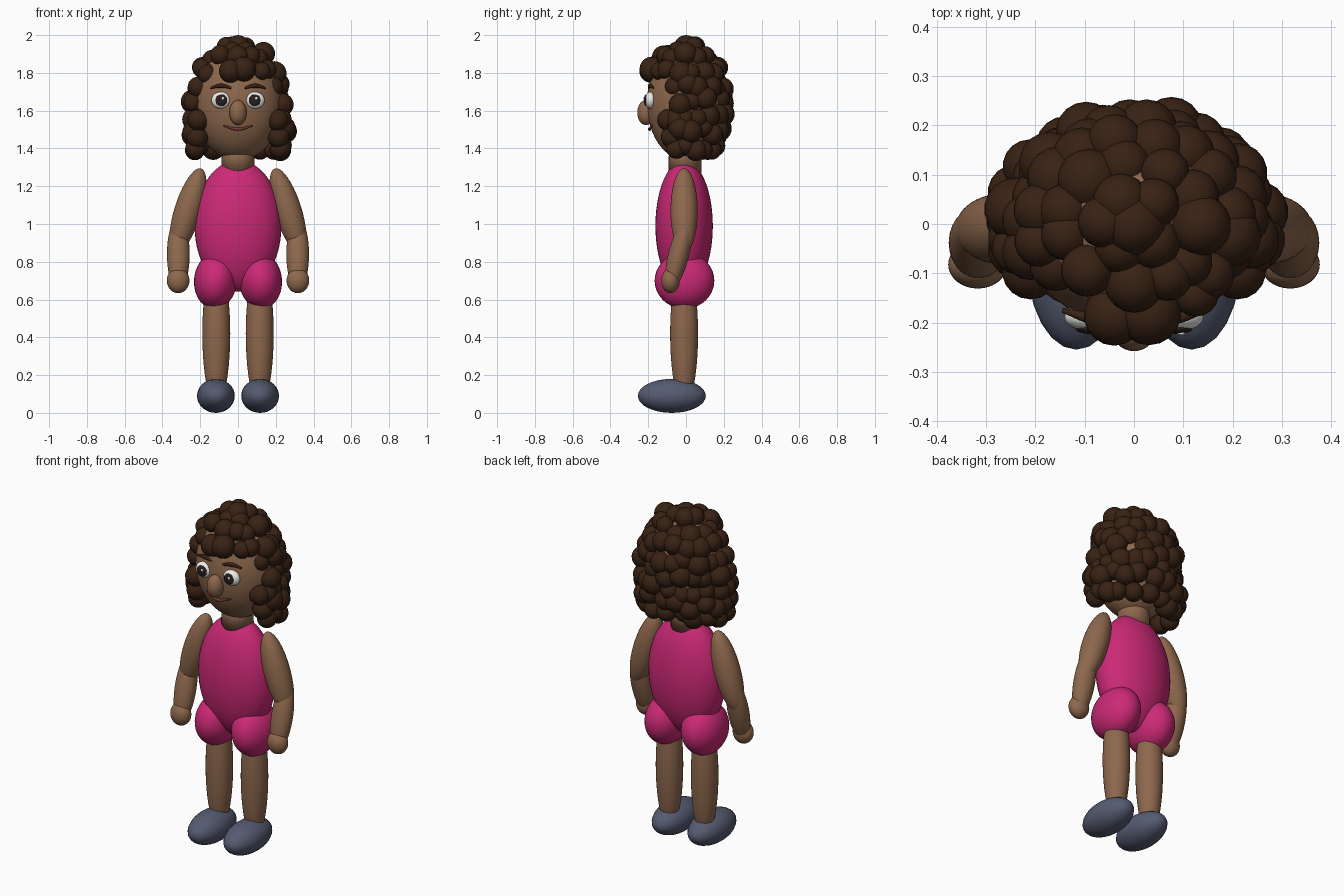
import bpy, bmesh, random
from math import sin, cos, pi, degrees
from mathutils import Vector, Matrix

if "Cube" in bpy.data.objects:
    bpy.data.objects.remove(bpy.data.objects["Cube"])

random.seed(7)


def material(name, rgb):
    m = bpy.data.materials.new(name)
    m.diffuse_color = (*rgb, 1)
    m.use_nodes = True
    m.node_tree.nodes["Principled BSDF"].inputs["Base Color"].default_value = m.diffuse_color
    return m


SKIN = material("skin", (0.27, 0.138, 0.074))
PINK = material("pink_suit", (0.60, 0.022, 0.18))
HAIR = material("dark_brown", (0.040, 0.016, 0.007))
SHOE = material("slate", (0.09, 0.105, 0.165))
WHITE = material("eye_white", (0.85, 0.85, 0.82))
DARK = material("pupil_dark", (0.02, 0.014, 0.012))
LIP = material("lip", (0.17, 0.04, 0.035))


def add_mesh(name, bm, mat):
    mesh = bpy.data.meshes.new(name)
    bm.to_mesh(mesh)
    bm.free()
    for p in mesh.polygons:
        p.use_smooth = True
    mesh.materials.append(mat)
    ob = bpy.data.objects.new(name, mesh)
    bpy.context.collection.objects.link(ob)
    return ob


def ellipsoid(name, centre, radii, mat, axis=(0, 0, 1), seg=32, rings=20):
    """Ellipsoid whose local z follows axis."""
    bm = bmesh.new()
    rot = Vector((0, 0, 1)).rotation_difference(Vector(axis)).to_matrix().to_4x4()
    mat4 = Matrix.Translation(centre) @ rot @ Matrix.Diagonal((*radii, 1))
    bmesh.ops.create_uvsphere(bm, u_segments=seg, v_segments=rings, radius=1, matrix=mat4)
    return add_mesh(name, bm, mat)


def stroke(name, points, radii, mat):
    """Tapered tube through a few points."""
    cu = bpy.data.curves.new(name, "CURVE")
    cu.dimensions = "3D"
    cu.bevel_depth = 1.0
    cu.bevel_resolution = 3
    cu.use_fill_caps = True
    sp = cu.splines.new("BEZIER")
    sp.bezier_points.add(len(points) - 1)
    for bp, co, r in zip(sp.bezier_points, points, radii):
        bp.co, bp.radius = co, r
        bp.handle_left_type = bp.handle_right_type = "AUTO"
    cu.materials.append(mat)
    ob = bpy.data.objects.new(name, cu)
    bpy.context.collection.objects.link(ob)


# Head, neck and torso
ellipsoid("head", (0, 0, 1.64), (0.237, 0.207, 0.302), SKIN, seg=40, rings=28)
bm = bmesh.new()
bmesh.ops.create_cone(bm, cap_ends=True, segments=32, radius1=0.088, radius2=0.085,
                      depth=0.16, matrix=Matrix.Translation((0, -0.005, 1.35)))
add_mesh("neck", bm, SKIN)
ellipsoid("torso", (0, -0.01, 0.99), (0.23, 0.152, 0.348), PINK, seg=40, rings=28)

# Nose and mouth
ellipsoid("nose", (0, -0.212, 1.59), (0.046, 0.046, 0.066), SKIN)
stroke("mouth", [(-0.078, -0.180, 1.520), (0, -0.193, 1.502), (0.078, -0.180, 1.520)],
       [0.004, 0.009, 0.004], LIP)

# Paired parts
for s, side in ((-1, "left"), (1, "right")):
    ellipsoid(f"{side}_eye", (s * 0.09, -0.188, 1.655), (0.051, 0.03, 0.045), WHITE)
    ellipsoid(f"{side}_pupil", (s * 0.088, -0.212, 1.655), (0.031, 0.011, 0.031), DARK)
    ellipsoid(f"{side}_eye_glint", (s * 0.088 + 0.008, -0.222, 1.665),
              (0.008, 0.004, 0.008), WHITE, seg=12, rings=8)
    stroke(f"{side}_eyebrow", [(s * 0.035, -0.195, 1.720), (s * 0.09, -0.19, 1.732),
                               (s * 0.145, -0.175, 1.720)], [0.006, 0.012, 0.005], HAIR)
    ellipsoid(f"{side}_upper_arm", (s * 0.265, -0.01, 1.07), (0.072, 0.072, 0.235), SKIN,
              axis=(-s * 0.14, 0, 0.45))
    ellipsoid(f"{side}_forearm", (s * 0.316, -0.038, 0.84), (0.06, 0.055, 0.20), SKIN,
              axis=(0, 0.25, 0.97))
    ellipsoid(f"{side}_hand", (s * 0.317, -0.082, 0.70), (0.06, 0.049, 0.066), SKIN)
    ellipsoid(f"{side}_hip", (s * 0.119, -0.008, 0.70), (0.114, 0.158, 0.149), PINK,
              axis=(-s * 0.08, 0, 1))
    ellipsoid(f"{side}_leg", (s * 0.115, -0.01, 0.42), (0.074, 0.074, 0.38), SKIN)
    ellipsoid(f"{side}_shoe", (s * 0.117, -0.075, 0.09), (0.10, 0.18, 0.09), SHOE,
              seg=24, rings=16)

# Curly hair: rings of overlapping balls, leaving the face open
# ring: height, x radius, y radius, ball count, foremost y
RINGS = [(1.41, 0.245, 0.145, 17, -0.03), (1.49, 0.25, 0.185, 19, -0.06),
         (1.57, 0.24, 0.195, 19, -0.07), (1.65, 0.23, 0.195, 18, -0.05),
         (1.73, 0.21, 0.185, 18, -0.08), (1.81, 0.185, 0.165, 16, -0.11),
         (1.88, 0.135, 0.12, 11, -0.105), (1.925, 0.06, 0.055, 5, -1)]
balls = [(-0.04, -0.185, 1.81, 0.062), (0.03, -0.18, 1.82, 0.066),
         (0.125, -0.14, 1.81, 0.048), (0.0, -0.12, 1.885, 0.06), (0, 0, 1.935, 0.065)]
for s in (-1, 1):                                  # locks beside the cheeks
    balls += [(s * 0.215, -0.075, 1.46, 0.058), (s * 0.21, -0.095, 1.55, 0.058),
              (s * 0.225, -0.05, 1.40, 0.055)]
for i, (z, rx, ry, n, front) in enumerate(RINGS):
    for k in range(n):
        a = 2 * pi * (k + 0.5 * (i % 2) + random.uniform(-0.2, 0.2)) / n
        x, y = rx * cos(a), ry * sin(a)
        gap = 1.5 < z < 1.7 and 38 < degrees(a) < 52   # thin parting behind one side
        if y < front or gap:
            continue
        j = random.uniform(0.94, 1.06)
        balls.append((x * j, y * j, min(z + random.uniform(-0.022, 0.022), 1.937),
                      random.uniform(0.05, 0.065)))
bm = bmesh.new()
for x, y, z, r in balls:
    bmesh.ops.create_uvsphere(bm, u_segments=18, v_segments=12, radius=r,
                              matrix=Matrix.Translation((x, y, z)))
add_mesh("curly_hair", bm, HAIR)
